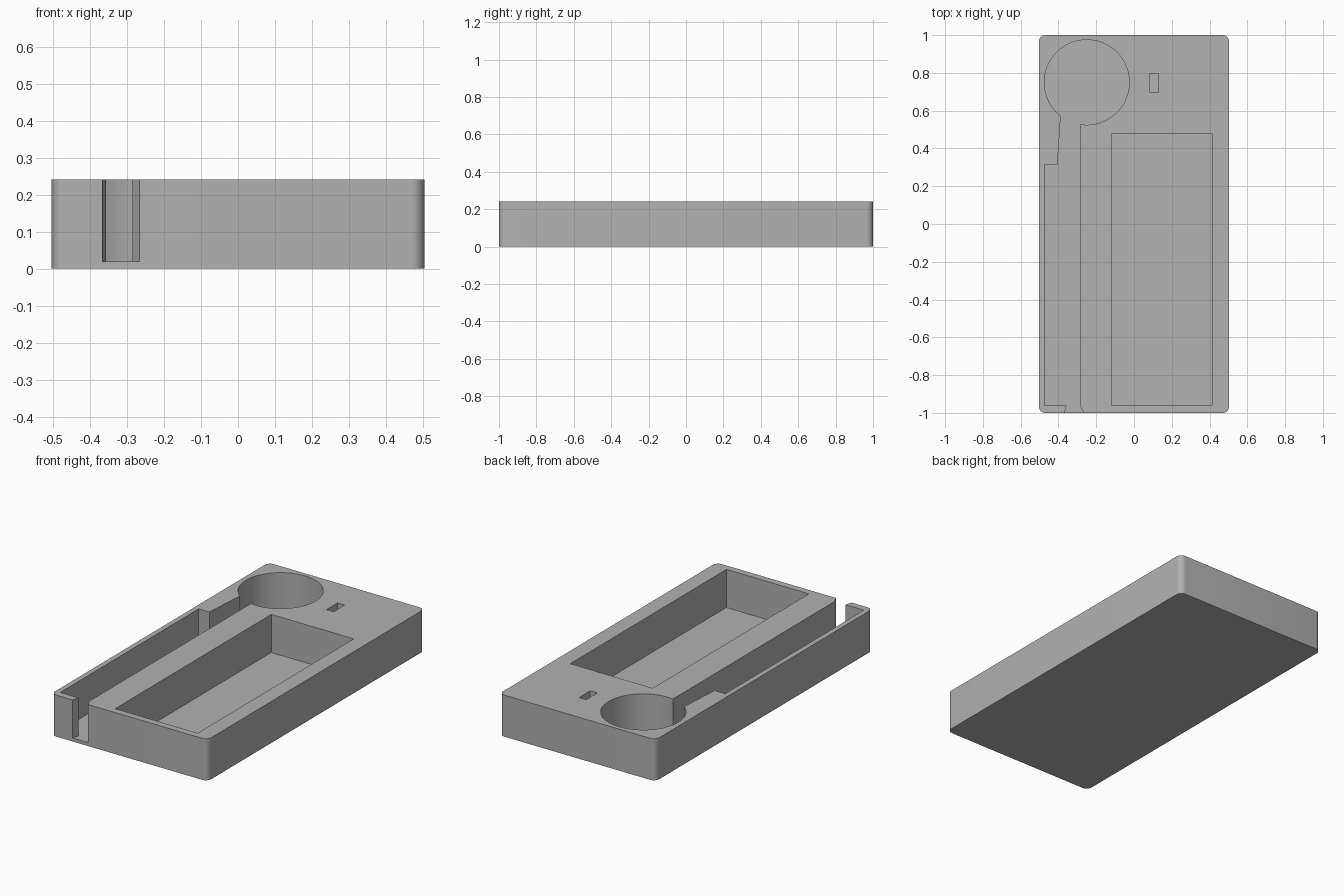
import bpy
import bmesh
from math import atan2, cos, sin, pi

HALF_W, HEIGHT, FLOOR = 0.504, 0.242, 0.02

cube = bpy.data.objects.get("Cube")
if cube:
    bpy.data.objects.remove(cube, do_unlink=True)

grey = bpy.data.materials.new("plain grey")
grey.use_nodes = True
grey.diffuse_color = (0.445, 0.445, 0.445, 1)
grey.node_tree.nodes["Principled BSDF"].inputs["Base Color"].default_value = grey.diffuse_color


def arc(cx, cy, radius, start, end, steps):
    """Points along an arc from the start angle to the end angle."""
    angles = [start + (end - start) * i / steps for i in range(steps + 1)]
    return [(cx + radius * cos(a), cy + radius * sin(a)) for a in angles]


def rectangle(x0, x1, y0, y1):
    return [(x0, y0), (x1, y0), (x1, y1), (x0, y1)]


def prism(name, outline, z0, z1):
    """Extrude a closed outline straight up."""
    bm = bmesh.new()
    base = bm.faces.new([bm.verts.new((x, y, z0)) for x, y in outline])
    top = bmesh.ops.extrude_face_region(bm, geom=[base])["geom"]
    verts = [g for g in top if isinstance(g, bmesh.types.BMVert)]
    bmesh.ops.translate(bm, verts=verts, vec=(0, 0, z1 - z0))
    bmesh.ops.recalc_face_normals(bm, faces=bm.faces)
    mesh = bpy.data.meshes.new(name)
    bm.to_mesh(mesh)
    bm.free()
    mesh.materials.append(grey)
    obj = bpy.data.objects.new(name, mesh)
    bpy.context.collection.objects.link(obj)
    return obj


# Tray block with rounded vertical corners
r = 0.035
outline = []
for i, (sx, sy) in enumerate([(1, 1), (-1, 1), (-1, -1), (1, -1)]):
    outline += arc(sx * (HALF_W - r), sy * (1 - r), r, i * pi / 2, (i + 1) * pi / 2, 8)
tray = prism("tray_block", outline, 0, HEIGHT)

# Long channel that opens through the front and ends in a round well
cx, cy, radius = -0.25, 0.75, 0.225
right_join = atan2(0.527 - cy, -0.286 - cx)
left_join = atan2(0.57 - cy, -0.39 - cx) + 2 * pi
channel = [(-0.39, 0.315 + 0.255), (-0.405, 0.315), (-0.474, 0.315), (-0.474, -0.96),
           (-0.357, -0.96), (-0.367, -1), (-0.367, -1.1), (-0.266, -1.1),
           (-0.266, -1), (-0.286, -0.96)]
channel = channel[1:] + arc(cx, cy, radius, right_join, left_join, 72)

# Recesses cut down to a thin floor
recesses = {
    "channel_cutter": channel,
    "pocket_cutter": rectangle(-0.12, 0.412, -0.96, 0.478),
    "small_slot_cutter": rectangle(0.085, 0.131, 0.695, 0.797),
}
bpy.context.view_layer.objects.active = tray
for name, shape in recesses.items():
    cutter = prism(name, shape, FLOOR, HEIGHT + 0.1)
    cutter.hide_render = True
    cut = tray.modifiers.new(name, "BOOLEAN")
    cut.operation = "DIFFERENCE"
    cut.solver = "EXACT"
    cut.object = cutter
    bpy.ops.object.modifier_apply(modifier=cut.name)
    bpy.data.objects.remove(cutter, do_unlink=True)

# Smooth corners and well, crisp rims
bpy.ops.object.select_all(action="DESELECT")
tray.select_set(True)
bpy.ops.object.shade_smooth_by_angle(angle=pi / 9)
